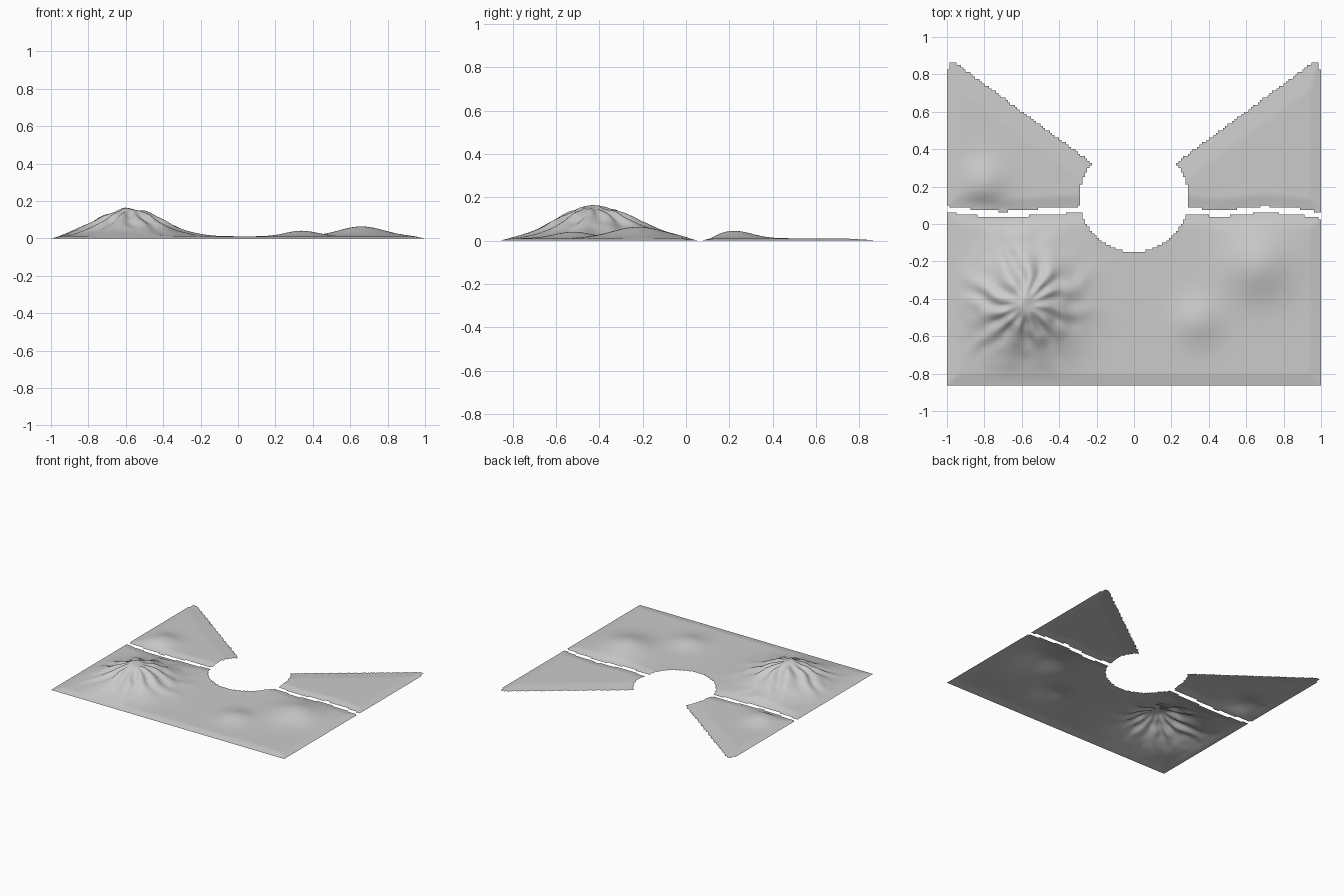
import bpy
import bmesh
import math
from mathutils import Vector, noise

cube = bpy.data.objects.get("Cube")
if cube:
    bpy.data.objects.remove(cube, do_unlink=True)

STEP = 0.0125
HALF_X, HALF_Y = 1.0, 0.8625
COLS, ROWS = round(2 * HALF_X / STEP), round(2 * HALF_Y / STEP)

stone = bpy.data.materials.new("stone_grey")
stone.use_nodes = True
grey = (0.6, 0.6, 0.6, 1)
stone.diffuse_color = grey
stone.node_tree.nodes["Principled BSDF"].inputs["Base Color"].default_value = grey

# Winding channel between the front and back land
CHANNEL = [(-1, 0.078), (-0.85, 0.062), (-0.7, 0.05), (-0.5, 0.065), (-0.3, 0.077),
           (0.3, 0.072), (0.45, 0.054), (0.7, 0.079), (0.88, 0.066), (1, 0.045)]


def channel_y(x):
    for (x0, y0), (x1, y1) in zip(CHANNEL, CHANNEL[1:]):
        if x <= x1:
            return y0 + (y1 - y0) * (x - x0) / (x1 - x0)
    return CHANNEL[-1][1]


def wedge_y(x):
    return 0.33 + (abs(x) - 0.23) * 0.733


def smooth(t):
    t = min(max(t, 0), 1)
    return t * t * (3 - 2 * t)


# Rounded hills: centre x, centre y, height, spread
HILLS = [(0.66, -0.22, 0.053, 0.12), (0.34, -0.52, 0.03, 0.085), (-0.8, 0.225, 0.034, 0.08)]


def mountain(x, y):
    dx, dy = x + 0.58, y + 0.43
    r = math.hypot(dx / 0.215, dy / (0.24 if dy > 0 else 0.205))
    body = 0.5 ** (r ** 2.2)
    angle = math.atan2(dy, dx)
    wobble = noise.noise(Vector((x * 5, y * 5, 1)))
    gully = 0.5 + 0.5 * math.sin(11 * angle + 4 * wobble)
    flank = smooth(r / 0.9)
    rough = noise.noise(Vector((x * 14, y * 14, 3))) * 0.014
    return body * (0.147 * (1 - 0.24 * flank * gully) + rough)


def height(x, y):
    edge = min(HALF_X - abs(x), HALF_Y + y)
    bank = max(abs(y - channel_y(x)) - 0.018, 0)
    slope = wedge_y(x) - y + 0.02
    z = 0.011 * min(1, edge / 0.06, bank / 0.06, max(slope, 0) / 0.15)
    swell = mountain(x, y)
    for cx, cy, h, s in HILLS:
        swell += h * math.exp(-((x - cx) ** 2 + (y - cy) ** 2) / (2 * s * s))
    return max(z + swell * smooth(edge / 0.12) * smooth(bank / 0.1), 0)


def in_land(x, y):
    return math.hypot(x, y - 0.14) > 0.29


def in_front(x, y):
    return in_land(x, y) and y < channel_y(x) - 0.017


def in_back(x, y):
    tip = HALF_X - abs(x) > 0.25 * (y - 0.8)
    return in_land(x, y) and channel_y(x) + 0.017 < y < wedge_y(x) and tip


def build_land(name, inside):
    bm = bmesh.new()
    verts = {}

    def corner(i, j):
        if (i, j) not in verts:
            x, y = i * STEP - HALF_X, j * STEP - HALF_Y
            verts[i, j] = bm.verts.new((x, y, height(x, y)))
        return verts[i, j]

    for i in range(COLS):
        for j in range(ROWS):
            if inside((i + 0.5) * STEP - HALF_X, (j + 0.5) * STEP - HALF_Y):
                bm.faces.new([corner(i, j), corner(i + 1, j),
                              corner(i + 1, j + 1), corner(i, j + 1)])
    for face in bm.faces:
        face.smooth = True
    mesh = bpy.data.meshes.new(name)
    bm.to_mesh(mesh)
    bm.free()
    mesh.materials.append(stone)
    bpy.context.collection.objects.link(bpy.data.objects.new(name, mesh))


# Three open terrain sheets
build_land("front_land_with_mountain", in_front)
build_land("back_right_land", lambda x, y: x < 0 and in_back(x, y))
build_land("back_left_land", lambda x, y: x > 0 and in_back(x, y))
